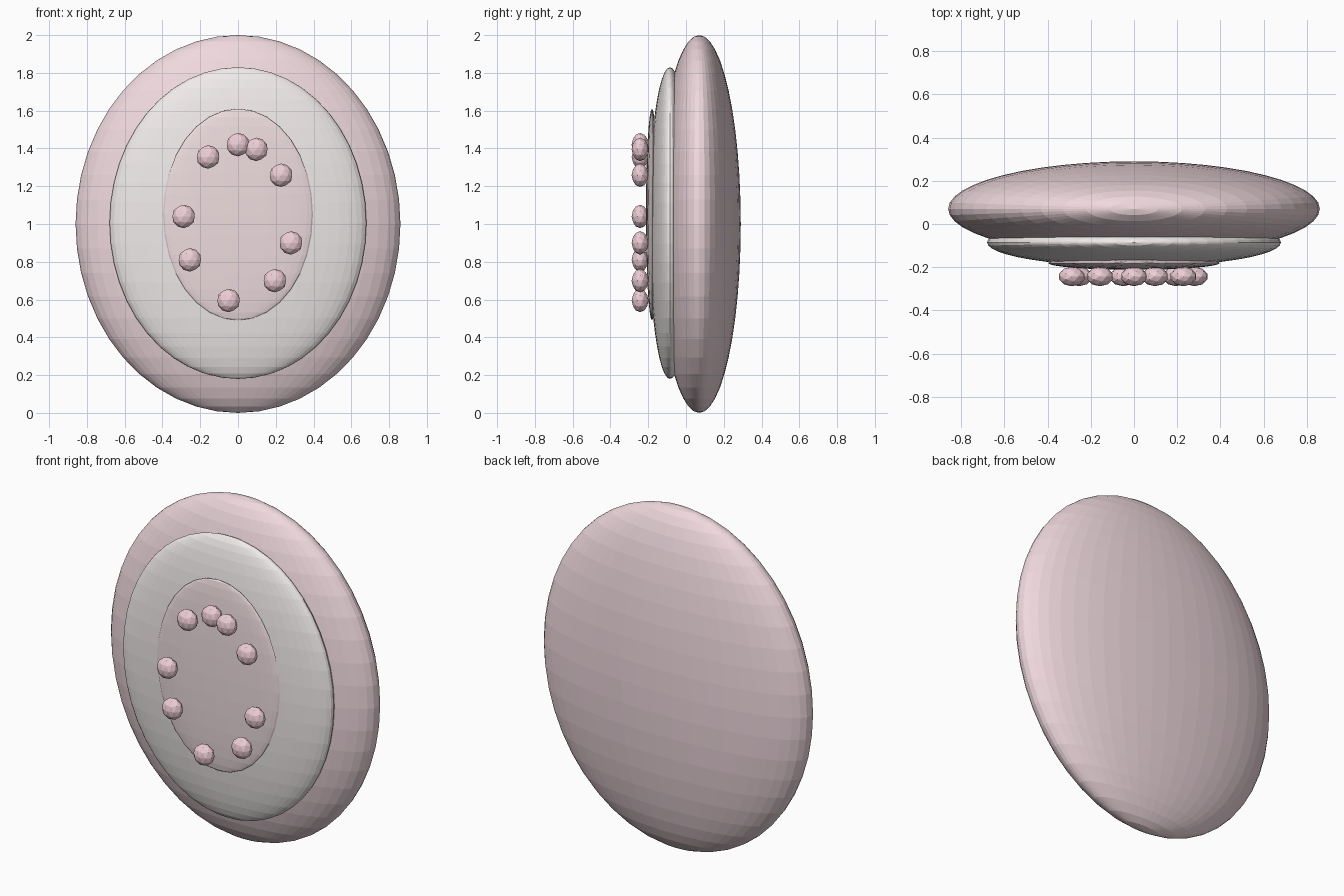
import bpy

if "Cube" in bpy.data.objects:
    bpy.data.objects.remove(bpy.data.objects["Cube"])


def paint(name, color):
    mat = bpy.data.materials.new(name)
    mat.diffuse_color = (*color, 1)
    mat.use_nodes = True
    mat.node_tree.nodes["Principled BSDF"].inputs["Base Color"].default_value = mat.diffuse_color
    return mat


def finish(name, radii, mat):
    ob = bpy.context.object
    ob.name = name
    ob.scale = radii
    bpy.ops.object.transform_apply(location=False, rotation=False, scale=True)
    ob.data.materials.append(mat)
    return ob


def disc(name, center, radii, segments, mat):
    bpy.ops.mesh.primitive_uv_sphere_add(segments=segments, ring_count=segments // 2,
                                         radius=1, location=center)
    return finish(name, radii, mat)


pink = paint("pink", (0.86, 0.69, 0.73))
cream = paint("cream", (0.88, 0.83, 0.83))
blush = paint("blush", (0.86, 0.72, 0.74))
rose = paint("rose", (0.86, 0.62, 0.68))

# Stacked flattened ellipsoids, back to front
disc("back_shell", (0, 0.07, 1.0), (0.86, 0.22, 1.0), 48, pink)
disc("middle_plate", (0, -0.085, 1.005), (0.68, 0.112, 0.825), 48, cream)
disc("front_plate", (0, -0.18, 1.05), (0.397, 0.032, 0.56), 32, blush)

# Faceted beads around the front plate
beads = [(0, 1.42), (0.097, 1.395), (0.228, 1.258), (0.28, 0.90), (0.195, 0.70),
         (-0.05, 0.595), (-0.255, 0.81), (-0.288, 1.04), (-0.158, 1.355)]
for i, (x, z) in enumerate(beads):
    bpy.ops.mesh.primitive_ico_sphere_add(subdivisions=2, radius=1, location=(x, -0.243, z))
    finish(f"bead_{i + 1}", (0.062, 0.045, 0.062), rose)
